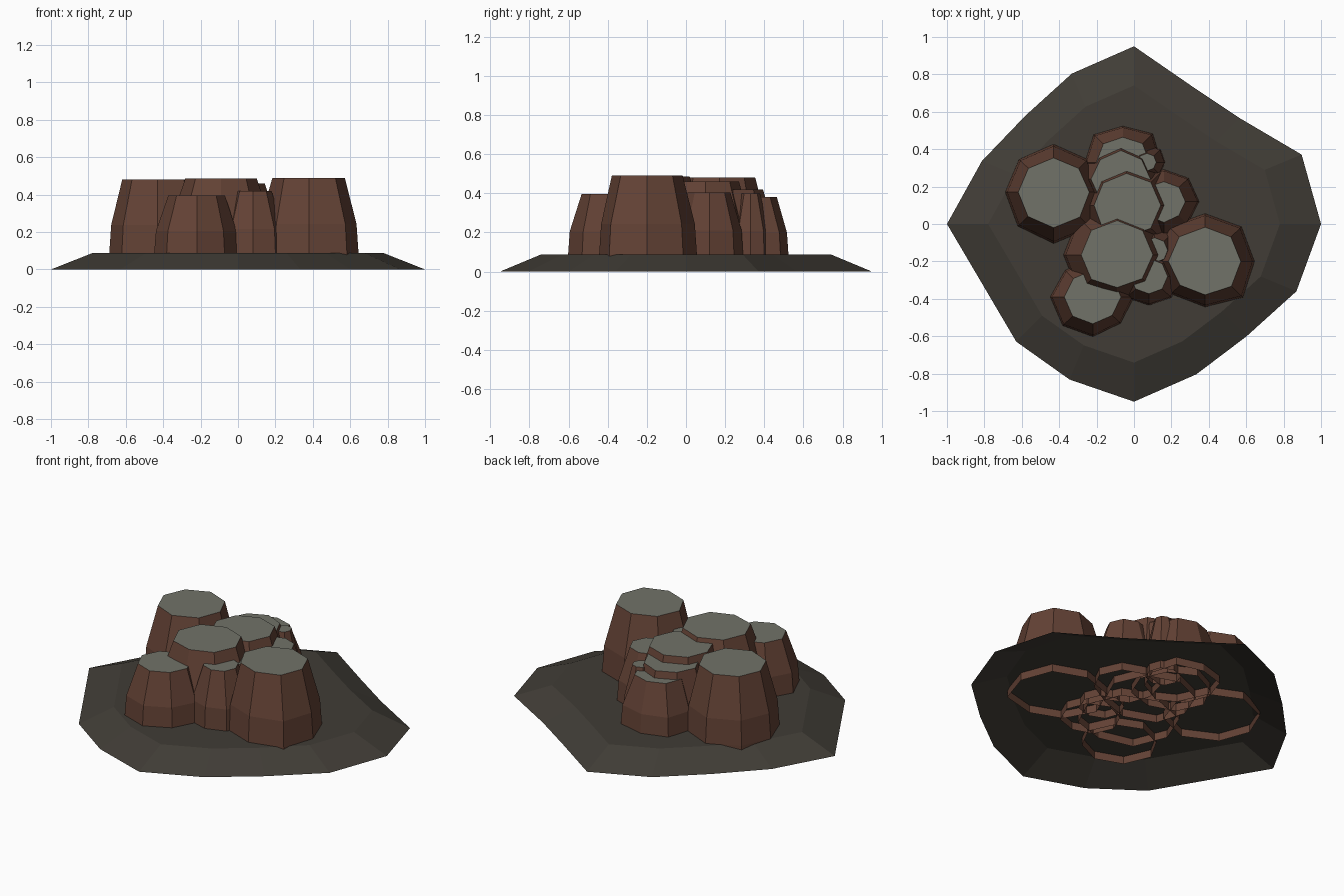
import bpy, bmesh, math, random

if "Cube" in bpy.data.objects:
    bpy.data.objects.remove(bpy.data.objects["Cube"], do_unlink=True)


def material(name, rgb):
    m = bpy.data.materials.new(name)
    m.use_nodes = True
    m.diffuse_color = (*rgb, 1)
    m.node_tree.nodes["Principled BSDF"].inputs["Base Color"].default_value = (*rgb, 1)
    return m


EARTH = material("dark earth", (0.052, 0.046, 0.037))
ROCK = material("red brown rock", (0.127, 0.055, 0.036))
CAP = material("grey cap", (0.165, 0.17, 0.14))


def loft(name, rings, mats):
    """Join rings of points with quads, close the top, leave the underside open."""
    bm = bmesh.new()
    loops = [[bm.verts.new(p) for p in ring] for ring in rings]
    n = len(rings[0])
    for low, high in zip(loops, loops[1:]):
        for i in range(n):
            j = (i + 1) % n
            bm.faces.new((low[i], low[j], high[j], high[i]))
    top = bm.faces.new(loops[-1])
    top.material_index = len(mats) - 1
    mesh = bpy.data.meshes.new(name)
    bm.to_mesh(mesh)
    bm.free()
    for m in mats:
        mesh.materials.append(m)
    obj = bpy.data.objects.new(name, mesh)
    bpy.context.collection.objects.link(obj)
    return obj


# Sloping ground skirt with an uneven outline
RADII = [1, .97, .8, .8, .95, .87, .82, .88, 1, .87, .89, .9, .95, .87, .85, .94]


def ground_ring(scale, z):
    step = math.tau / len(RADII)
    return [(r * scale * math.cos(i * step), r * scale * math.sin(i * step), z)
            for i, r in enumerate(RADII)]


loft("ground_skirt", [ground_ring(1, 0), ground_ring(.78, .087)], [EARTH])


# Tapered eight-sided rock columns with flat grey caps
def column(name, x, y, top_r, foot_r, height, seed):
    rng = random.Random(seed)
    wobble = [rng.uniform(.93, 1.06) for _ in range(8)]

    def ring(radius, z, rough):
        pts = []
        for i, w in enumerate(wobble):
            a = i * math.tau / 8
            r = radius * (1 + (w - 1) * rough)
            pts.append((x + r * math.cos(a), y + r * .95 * math.sin(a), z))
        return pts

    shoulder = .09 + (height - .09) * .38
    loft(name, [ring(foot_r, .04, 1), ring(foot_r, .09, 1),
                ring(foot_r * .96, shoulder, 1), ring(top_r, height, .5)], [ROCK, CAP])


COLUMNS = [
    ("left_column", .38, -.2, .195, .275, .49),
    ("right_column", -.43, .17, .195, .275, .48),
    ("front_column", -.09, -.165, .19, .28, .485),
    ("centre_column", -.04, .1, .18, .26, .46),
    ("back_column", -.07, .24, .16, .23, .42),
    ("rear_column", -.06, .33, .145, .215, .38),
    ("left_middle_column", .16, .12, .115, .19, .405),
    ("front_corner_column", -.22, -.39, .15, .22, .395),
    ("front_small_column", .08, -.28, .1, .17, .42),
    ("inner_small_column", .11, -.14, .07, .13, .4),
    ("back_small_column", .07, .33, .05, .1, .4),
]
for k, spec in enumerate(COLUMNS):
    column(*spec, seed=k + 3)
